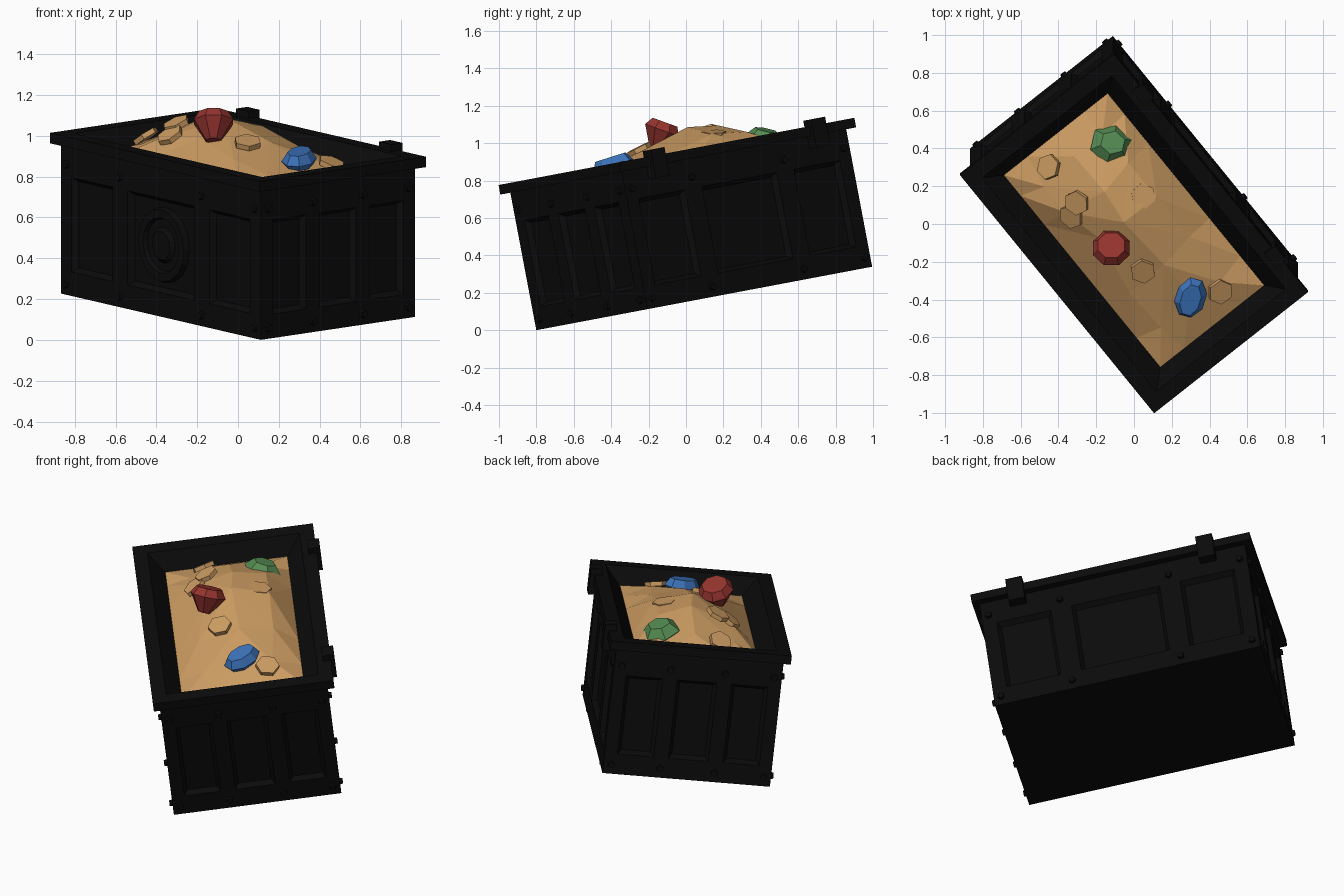
import bpy, bmesh, math, random
from mathutils import Matrix, Vector, Euler

if "Cube" in bpy.data.objects:
    bpy.data.objects.remove(bpy.data.objects["Cube"])

random.seed(4)
R = math.radians
# Chest frame: turned on its base and tipped toward the front
M = (Matrix.Translation((0, 0.0975, 0.17)) @ Matrix.Rotation(R(10.7), 4, 'X')
     @ Matrix.Rotation(R(38.7), 4, 'Z'))


def material(name, c):
    m = bpy.data.materials.new(name)
    m.diffuse_color = (*c, 1)
    m.use_nodes = True
    m.node_tree.nodes["Principled BSDF"].inputs["Base Color"].default_value = m.diffuse_color
    return m


BLACK = material("black_iron", (0.0033, 0.0033, 0.0033))
SAND = material("gold_sand", (0.60, 0.33, 0.122))
RED = material("red_gem", (0.30, 0.034, 0.028))
BLUE = material("blue_gem", (0.045, 0.17, 0.49))
GREEN = material("green_gem", (0.09, 0.26, 0.085))


def finish(name, bm, mat, matrix=M):
    bmesh.ops.transform(bm, matrix=matrix, verts=bm.verts)
    me = bpy.data.meshes.new(name)
    bm.to_mesh(me)
    bm.free()
    me.materials.append(mat)
    ob = bpy.data.objects.new(name, me)
    bpy.context.collection.objects.link(ob)
    return ob


def loft(bm, rings, cap_start=True, cap_end=True):
    vs = [[bm.verts.new(p) for p in r] for r in rings]
    n = len(vs[0])
    for a, b in zip(vs, vs[1:]):
        for i in range(n):
            bm.faces.new((a[i], a[(i + 1) % n], b[(i + 1) % n], b[i]))
    if cap_start:
        bm.faces.new(vs[0][::-1])
    if cap_end:
        bm.faces.new(vs[-1])


def poly(n, rx, ry, z, turn=0.0):
    return [(rx * math.cos(turn + math.tau * i / n), ry * math.sin(turn + math.tau * i / n), z)
            for i in range(n)]


def rect(x, y, z):
    return [(-x, -y, z), (x, -y, z), (x, y, z), (-x, y, z)]


# Body: four sides gridded into rails and stiles, panels sunk in
HX, HY, TOP = 0.484, 0.783, 0.748
HS = [0, 0.12, 0.59, TOP]
LONG = [-HY, -0.70, -0.38, -0.26, 0.26, 0.38, 0.70, HY]
SHORT = [-HX, -0.41, -0.20, -0.115, 0.115, 0.20, 0.41, HX]
bm = bmesh.new()
panels = []
sides = [(LONG, lambda u, h: (HX, u, h)), (LONG, lambda u, h: (-HX, -u, h)),
         (SHORT, lambda u, h: (u, -HY, h)), (SHORT, lambda u, h: (-u, HY, h))]
for us, place in sides:
    grid = [[bm.verts.new(place(u, h)) for h in HS] for u in us]
    for i in range(7):
        for j in range(3):
            f = bm.faces.new((grid[i][j], grid[i + 1][j], grid[i + 1][j + 1], grid[i][j + 1]))
            if j == 1 and i in (1, 3, 5):
                panels.append(f)
bm.faces.new([bm.verts.new(p) for p in rect(HX, HY, 0)][::-1])
bmesh.ops.remove_doubles(bm, verts=bm.verts, dist=1e-4)
bmesh.ops.inset_individual(bm, faces=panels, thickness=0.028, depth=-0.03)
finish("chest_body", bm, BLACK)

# Rim with overhang and inner slope down to the sand
bm = bmesh.new()
loft(bm, [rect(HX - 0.01, HY - 0.01, TOP), rect(0.522, 0.822, TOP), rect(0.522, 0.822, 0.80),
          rect(0.44, 0.737, 0.80), rect(0.3525, 0.663, 0.70)], False, False)
finish("chest_rim", bm, BLACK)

# Hinges on the back long side
for k, y in enumerate((-0.56, 0.56)):
    bm = bmesh.new()
    loft(bm, [rect(0.035, 0.048, 0.68), rect(0.035, 0.048, 0.835)])
    finish(f"hinge_{k}", bm, BLACK, M @ Matrix.Translation((0.51, y, 0)))

# Bolts along the upper and lower bands of every side
bm = bmesh.new()
for us, (_, place), ax in (((-0.74, -0.32, 0.32, 0.74), sides[0], (1, 0, 0)),
                           ((-0.74, -0.32, 0.32, 0.74), sides[1], (-1, 0, 0)),
                           ((-0.44, -0.157, 0.157, 0.44), sides[2], (0, -1, 0)),
                           ((-0.44, -0.157, 0.157, 0.44), sides[3], (0, 1, 0))):
    rot = Vector(ax).to_track_quat('Z', 'Y').to_matrix().to_4x4()
    for u in us:
        for h in (0.055, 0.65):
            bmesh.ops.create_cone(bm, cap_ends=True, segments=6, radius1=0.024, radius2=0.018,
                                  depth=0.034, matrix=Matrix.Translation(place(u, h)) @ rot)
finish("bolts", bm, BLACK)

# Round medallion in the centre panel of the front long side
bm = bmesh.new()
loft(bm, [poly(16, 0.19, 0.19, -0.005), poly(16, 0.18, 0.18, 0.03), poly(16, 0.14, 0.14, 0.03),
          poly(16, 0.13, 0.13, 0.012), poly(16, 0.09, 0.09, 0.012), poly(16, 0.07, 0.07, 0.03)])
finish("medallion", bm, BLACK,
       M @ Matrix.Translation((-HX + 0.03, 0, 0.355)) @ Matrix.Rotation(R(-90), 4, 'Y'))

# Sand mound: coarse faceted heap, highest behind the middle
xs = [-0.3525, -0.19, 0.0, 0.19, 0.3525]
ys = [-0.663, -0.46, -0.20, 0.08, 0.32, 0.52, 0.663]
crest = [0.0, 0.075, 0.145, 0.205, 0.19, 0.10, 0.0]
across = [0.0, 0.62, 1.0, 0.70, 0.0]
bm = bmesh.new()
g = []
for i, x in enumerate(xs):
    g.append([])
    for j, y in enumerate(ys):
        inside = 0 < i < 4 and 0 < j < 6
        jx, jy = (random.uniform(-0.04, 0.04) if inside else 0 for _ in range(2))
        jz = random.uniform(-0.012, 0.012) if inside else 0
        g[i].append(bm.verts.new((x + jx, y + jy, 0.703 + crest[j] * across[i] + jz)))
for i in range(4):
    for j in range(6):
        a, b, c, d = g[i][j], g[i + 1][j], g[i + 1][j + 1], g[i][j + 1]
        tris = ((a, b, c), (a, c, d)) if (i < 2) == (j < 3) else ((a, b, d), (b, c, d))
        for t in tris:
            bm.faces.new(t)
finish("sand_mound", bm, SAND)

# Six-sided coins: chest position, tilt about x and y in degrees
coins = [((0.17, 0.136, 0.855), -3, 14), ((-0.084, -0.18, 0.848), 14, -8),
         ((0.157, -0.535, 0.768), 18, 8), ((-0.123, 0.33, 0.872), -8, -22),
         ((-0.198, 0.285, 0.83), -5, -32), ((-0.131, 0.559, 0.775), -32, -18)]
for k, (p, ax, ay) in enumerate(coins):
    bm = bmesh.new()
    loft(bm, [poly(6, 0.068, 0.068, -0.013, k), poly(6, 0.068, 0.068, 0.013, k)])
    finish(f"coin_{k}", bm, SAND, M @ Matrix.Translation(p) @ Euler((R(ax), R(ay), 0)).to_matrix().to_4x4())


# Cut gems: stacked rings of (radius x, radius y, height), placed in world space
def gem(name, mat, n, rings, pos, rot):
    bm = bmesh.new()
    loft(bm, [poly(n, rx, ry, z, math.pi / n) for rx, ry, z in rings])
    finish(name, bm, mat, Matrix.Translation(pos) @ Euler([R(a) for a in rot]).to_matrix().to_4x4())


gem("red_gem", RED, 8, [(0.04, 0.04, -0.10), (0.104, 0.104, 0.0), (0.076, 0.076, 0.045)],
    (-0.12, -0.128, 1.07), (-20, 0, 0))
gem("green_gem", GREEN, 6, [(0.07, 0.07, -0.05), (0.118, 0.11, 0.0), (0.068, 0.065, 0.052)],
    (-0.12, 0.42, 1.02), (-14, 5, -15))
gem("blue_gem", BLUE, 8, [(0.05, 0.08, -0.05), (0.084, 0.115, 0.0), (0.054, 0.09, 0.045)],
    (0.30, -0.39, 0.882), (17, 4, -16))
